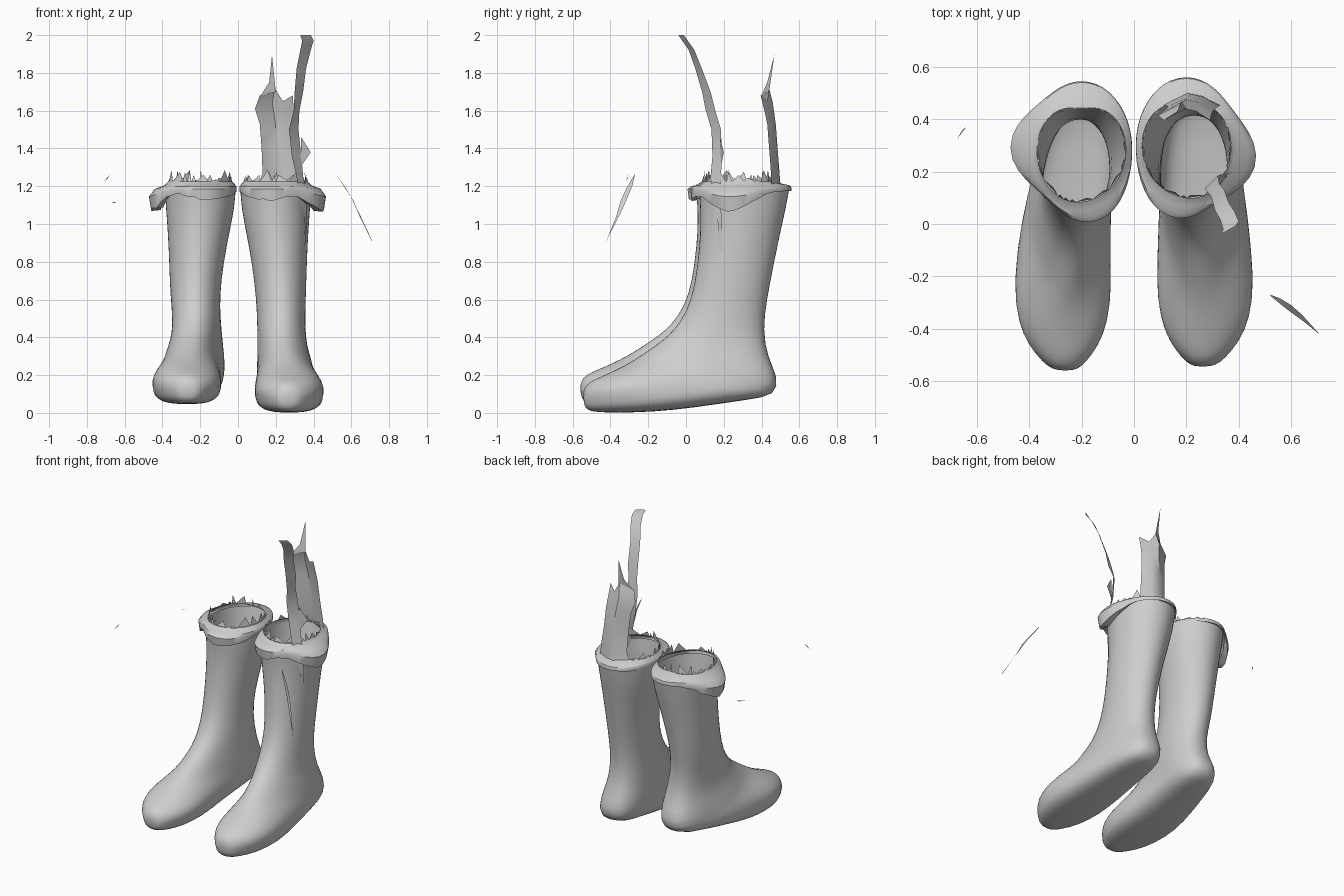
import bpy, bmesh, math, random
from mathutils import Vector

if "Cube" in bpy.data.objects:
    bpy.data.objects.remove(bpy.data.objects["Cube"])

grey = bpy.data.materials.new("pale grey")
grey.diffuse_color = (0.62, 0.62, 0.62, 1)
grey.use_nodes = True
grey.node_tree.nodes["Principled BSDF"].inputs["Base Color"].default_value = grey.diffuse_color


def make(name, verts, faces, fix=False, angle=40):
    me = bpy.data.meshes.new(name)
    me.from_pydata([tuple(v) for v in verts], [], faces)
    if fix:
        bm = bmesh.new()
        bm.from_mesh(me)
        bmesh.ops.recalc_face_normals(bm, faces=bm.faces)
        bm.to_mesh(me)
        bm.free()
    me.materials.append(grey)
    ob = bpy.data.objects.new(name, me)
    bpy.context.collection.objects.link(ob)
    bpy.ops.object.select_all(action='DESELECT')
    ob.select_set(True)
    bpy.context.view_layer.objects.active = ob
    bpy.ops.object.shade_smooth_by_angle(angle=math.radians(angle))
    return ob


# Boot cross-sections: front y, z; back (or sole) y, z; centre x; half width; fullness of the back half
SECTIONS = [
    (0.065, 1.19, 0.548, 1.18, .200, .190, 1.0),
    (0.075, 1.08, 0.530, 1.08, .200, .183, 1.0),
    (0.075, 0.95, 0.500, 0.95, .208, .165, 1.0),
    (0.060, 0.78, 0.465, 0.78, .220, .145, 1.0),
    (0.030, 0.60, 0.430, 0.60, .228, .132, 1.0),
    (-.030, 0.48, 0.408, 0.44, .228, .127, .9),
    (-.100, 0.405, 0.435, 0.29, .235, .132, .8),
    (-.160, 0.36, 0.490, 0.19, .245, .145, .75),
    (-.220, 0.32, 0.480, 0.09, .252, .152, .75),
    (-.270, 0.285, 0.330, 0.07, .260, .165, .7),
    (-.330, 0.25, 0.03, 0.025, .270, .183, .65),
    (-.390, 0.22, -.17, 0.005, .272, .186, .6),
    (-.450, 0.193, -.36, 0.00, .270, .158, .6),
    (-.505, 0.168, -.46, 0.003, .267, .108, .7),
    (-.538, 0.138, -.52, 0.010, .265, .065, .8),
    (-.546, 0.095, -.540, 0.04, .262, .032, 1.0),
]
N = 24


def boot(name, side, lift, dy, heel_in):
    verts, faces = [], []
    for ay, az, by, bz, cx, hw, p in SECTIONS:
        for i in range(N):
            t = 2 * math.pi * i / N
            c, s = math.cos(t), math.sin(t)
            e = 1 if c > 0 else p
            u = math.copysign(abs(c) ** e, c)
            v = math.copysign(abs(s) ** e, s)
            y = (ay + by) / 2 + (ay - by) / 2 * u
            z = (az + bz) / 2 + (az - bz) / 2 * u
            # heel turned a little inwards
            turn = heel_in * min(1, max(0, (y - .05) / .3)) * min(1, max(0, (.6 - z) / .3))
            z = lift + z * (1 - lift / 1.2)
            verts.append((side * (cx + hw * v - turn), y + dy, z))
    for r in range(len(SECTIONS) - 1):
        for i in range(N):
            j = (i + 1) % N
            faces.append((r * N + i, r * N + j, r * N + N + j, r * N + N + i))
    last = (len(SECTIONS) - 1) * N
    faces.append(tuple(range(last, last + N)))
    ob = make(name, verts, faces, fix=True, angle=180)
    m = ob.modifiers.new("smooth", 'SUBSURF')
    m.levels = m.render_levels = 1


def bump(a, centre, width):
    d = (a - centre + 180) % 360 - 180
    return math.exp(-(d / width) ** 2)


def cuff(name, side, dy, seed, roll_at):
    """Torn cuff: lip leaning in at the back, rolled outwards at the side and front."""
    rng = random.Random(seed)
    n = 44
    verts, faces = [], []
    for i in range(n):
        deg = 360 * i / n                      # 0 outer side, 90 back, 270 front
        t = math.radians(deg)
        roll, front, back = bump(deg, roll_at, 32), bump(deg, 255, 42), bump(deg, 90, 50)
        out = .003 + .08 * roll + .045 * front + .01 * back
        drop = (.01 + .11 * roll + .05 * front) * rng.uniform(.85, 1.1)
        lip = .075 * back + .015 + .02 * front
        for o, z in ((-lip, 1.225), (0, 1.205), (out * .65, 1.20 - .015 * roll),
                     (out, 1.185 - .04 * roll), (out * .85, 1.185 - drop),
                     (out * .25, 1.19 - drop)):
            verts.append((side * (.2 + (.188 + o) * math.cos(t)),
                          .307 + dy + (.240 + o) * math.sin(t), z))
    for i in range(n):
        j = (i + 1) % n
        for k in range(5):
            f = (i * 6 + k, j * 6 + k, j * 6 + k + 1, i * 6 + k + 1)
            faces.append(f if side < 0 else f[::-1])
    make(name, verts, faces)
    # torn spikes standing on the lip
    sv, sf = [], []
    i = 0
    while i < n:
        w = rng.choice((1, 2, 2, 3))
        h = rng.choice((.01, .02, .035, .05, .06))
        a, b = Vector(verts[i * 6]), Vector(verts[(min(i + w, n) % n) * 6])
        tip = a.lerp(b, rng.uniform(.1, .9))
        tip.x += (side * .2 - tip.x) * .04
        tip.y += (.305 - tip.y) * .04
        tip.z += h
        k = len(sv)
        sv += [a, b, tip]
        sf.append((k, k + 1, k + 2))
        i += w
    make(name + "_ragged_rim", sv, sf)


def ribbon(name, rows):
    """Sheet through rows of equal point count."""
    w = len(rows[0])
    verts = [p for r in rows for p in r]
    faces = [(r * w + c, r * w + c + 1, (r + 1) * w + c + 1, (r + 1) * w + c)
             for r in range(len(rows) - 1) for c in range(w - 1)]
    make(name, verts, faces)


boot("right_boot", 1, 0, 0, 0)
boot("left_boot", -1, .045, -.015, .045)
cuff("right_cuff", 1, 0, 4, -14)
cuff("left_cuff", -1, -.015, 9, 0)

# Tall torn sheet at the back of the right boot: left x, right x, y, left z, middle z, right z
sheet = []
for x0, x1, y, z0, zm, z1 in ((.10, .33, .455, 1.19, 1.21, 1.19), (.13, .325, .45, 1.27, 1.27, 1.27),
                              (.125, .31, .44, 1.40, 1.40, 1.40), (.115, .30, .43, 1.53, 1.53, 1.53),
                              (.09, .295, .415, 1.61, 1.64, 1.60), (.115, .29, .395, 1.68, 1.72, 1.68)):
    sheet.append([(x0, y, z0), (x0 * .55 + x1 * .45, y + .045, zm),
                  (x0 * .3 + x1 * .7, y + .035, z1 - (.03 if z1 > 1.65 else 0)), (x1, y, z1)])
ribbon("back_torn_sheet", sheet)
make("back_sheet_tip", [(.12, .40, 1.68), (.20, .44, 1.70), (.18, .468, 1.895), (.165, .43, 1.75)],
     [(0, 1, 3), (1, 2, 3)])

# Curling strip on the outer side of the right boot: x, y of both edges and z
strip = []
for x0, y0, x1, y1, z in ((.345, .180, .347, .186, .80), (.355, .170, .365, .190, 1.0),
                          (.325, .135, .365, .180, 1.17), (.31, .13, .345, .185, 1.25),
                          (.285, .14, .335, .190, 1.36), (.270, .135, .32, .185, 1.50),
                          (.295, .105, .325, .155, 1.60), (.30, .085, .345, .130, 1.70),
                          (.31, .05, .36, .085, 1.82), (.33, .015, .385, .045, 1.92),
                          (.34, -.02, .40, .01, 1.97), (.33, -.04, .385, -.01, 2.0)):
    strip.append([(x0, y0, z), (x1, y1, z)])
ribbon("side_torn_strip", strip)
make("side_strip_barb", [(.33, .185, 1.30), (.385, .20, 1.38), (.335, .18, 1.46)], [(0, 1, 2)])

# Loose flying shards
ribbon("right_shard", [[(.52, -.27, 1.262), (.522, -.275, 1.258)], [(.56, -.285, 1.20), (.57, -.315, 1.19)],
                       [(.60, -.31, 1.14), (.61, -.345, 1.125)], [(.64, -.345, 1.06), (.645, -.37, 1.04)],
                       [(.708, -.42, .915), (.71, -.422, .905)]])
make("left_shard_back", [(-.675, .325, 1.113), (-.64, .37, 1.118), (-.655, .36, 1.112)], [(0, 1, 2)])
make("left_shard_front", [(-.71, -.32, 1.225), (-.68, -.305, 1.26), (-.69, -.31, 1.24)], [(0, 1, 2)])
